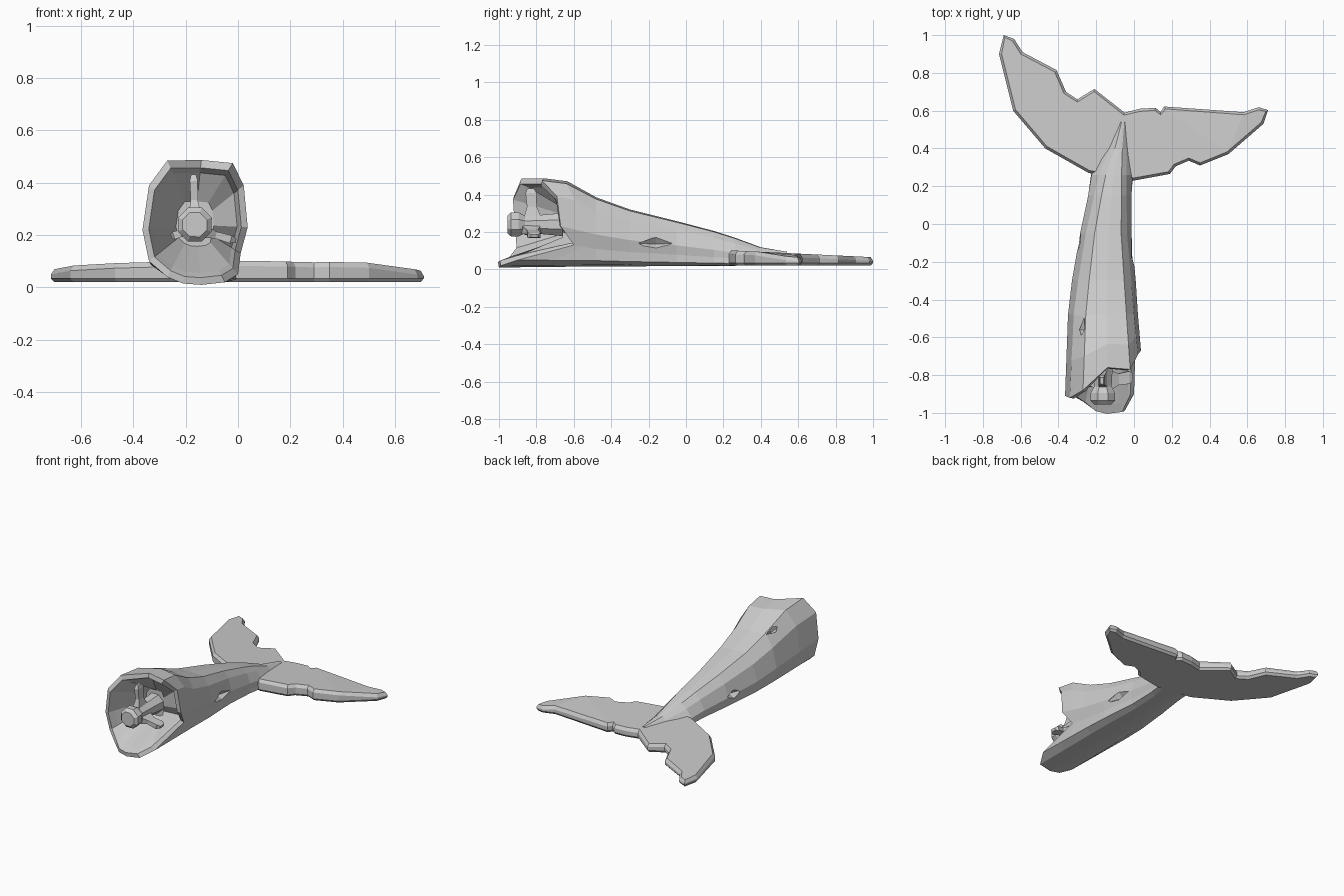
import bpy, bmesh, math
from mathutils import Vector, Matrix

if "Cube" in bpy.data.objects:
    bpy.data.objects.remove(bpy.data.objects["Cube"])


def finish(name, bm):
    bmesh.ops.recalc_face_normals(bm, faces=bm.faces)
    mesh = bpy.data.meshes.new(name)
    bm.to_mesh(mesh)
    bm.free()
    obj = bpy.data.objects.new(name, mesh)
    bpy.context.collection.objects.link(obj)
    return obj


def loft(name, rings):
    bm = bmesh.new()
    loops = [[bm.verts.new(p) for p in ring] for ring in rings]
    n = len(loops[0])
    for a, b in zip(loops, loops[1:]):
        for i in range(n):
            j = (i + 1) % n
            bm.faces.new((a[i], a[j], b[j], b[i]))
    bm.faces.new(loops[0])
    bm.faces.new(loops[-1])
    bmesh.ops.triangulate(bm, faces=[f for f in bm.faces if len(f.verts) > 4])
    return finish(name, bm)


# Ragged severed rim, also used as the cross-section of the body
RIM = [(-.14, -1, .01), (-.05, -.99, .02), (0, -.9, .05), (.01, -.6, .13),
       (.037, -.67, .23), (.022, -.69, .39), (-.02, -.77, .475), (-.14, -.76, .487),
       (-.27, -.88, .485), (-.34, -.92, .39), (-.365, -.91, .22), (-.34, -.9, .1),
       (-.27, -.94, .04), (-.21, -.985, .015)]
CX, CZ = -.165, .24


def section(y, cx, half, z0, z1, pinch):
    out = []
    for px, _, pz in RIM:
        u, v = (px - CX) / .2, pz / .487
        out.append(Vector((cx + u * half * (1 - pinch * v), y, z0 + v * (z1 - z0))))
    return out


def inward(scale, depth=None, shift=0):
    return [Vector((CX + (x - CX) * scale, y + shift if depth is None else depth,
                    CZ + (z - CZ) * scale)) for x, y, z in RIM]


# Body: flesh cavity, rim, then tapering sections to the ridge of the tail
rim = [Vector(p) for p in RIM]
body_sections = [section(-.48, -.165, .195, .008, .385, .12),
                 section(-.3, -.16, .185, .01, .32, .2),
                 section(-.05, -.15, .155, .012, .258, .28),
                 section(.15, -.128, .14, .014, .205, .4),
                 section(.26, -.115, .145, .016, .17, .55),
                 section(.4, -.085, .12, .02, .118, .75),
                 section(.54, -.06, .05, .03, .094, .8)]
middle = []
for a, b in zip(rim, body_sections[0]):
    m = a.lerp(b, .45)
    m.z += .03 * max(0, (a.z - .25) / .24)
    middle.append(m)
body = loft("tail_body", [inward(.36, -.66), inward(.8, shift=.04), inward(.88, shift=-.005),
                          rim, middle] + body_sections)


# Diamond-shaped wounds cut into the skin
def wound(loc, normal, length, width):
    bm = bmesh.new()
    bmesh.ops.create_uvsphere(bm, u_segments=4, v_segments=2, radius=1)
    n = Vector(normal).normalized()
    along = (Vector((0, 1, 0)) - n * n.y).normalized()
    rot = Matrix((along, n.cross(along), n)).transposed().to_4x4()
    bm.transform(Matrix.Translation(loc) @ rot @ Matrix.Diagonal((length, width, .035, 1)))
    cutter = finish("wound_cutter", bm)
    cutter.hide_render = True
    mod = body.modifiers.new("wound", 'BOOLEAN')
    mod.object, mod.operation, mod.solver = cutter, 'DIFFERENCE', 'EXACT'
    return cutter


cutters = [wound((-.005, -.16, .14), (1, 0, .15), .12, .034),
           wound((-.08, -.34, .29), (.6, .15, .8), .07, .03),
           wound((-.265, -.56, .385), (-.6, .1, .8), .07, .03),
           wound((-.292, -.1, .13), (-1, 0, .1), .08, .03)]
bpy.context.view_layer.update()
cut_mesh = bpy.data.meshes.new_from_object(
    body.evaluated_get(bpy.context.evaluated_depsgraph_get()))
body.modifiers.clear()
body.data = cut_mesh
for c in cutters:
    bpy.data.objects.remove(c)

# Flukes: one ragged outline, thick along the root and thinner at the tips
OUTLINE = [(-.24, .27), (-.47, .4), (-.64, .6), (-.715, .9), (-.69, 1), (-.635, .98),
           (-.59, .91), (-.41, .815), (-.36, .7), (-.3, .66), (-.21, .715), (-.05, .59),
           (.03, .61), (.115, .615), (.14, .592), (.16, .622), (.58, .592), (.66, .618),
           (.71, .603), (.685, .53), (.5, .37), (.35, .31), (.29, .335), (.22, .305),
           (.19, .265), (0, .23)]


def top_z(x, y):
    return .113 - .048 * y - .1 * max(0, x - .5)


bm = bmesh.new()
low = [bm.verts.new((x, y, .035)) for x, y in OUTLINE]
high = [bm.verts.new((x, y, top_z(x, y) - .02)) for x, y in OUTLINE]
for i in range(len(low)):
    j = (i + 1) % len(low)
    bm.faces.new((low[i], low[j], high[j], high[i]))
caps = [bm.faces.new(low), bm.faces.new(high)]
bmesh.ops.recalc_face_normals(bm, faces=bm.faces)
for cap in caps:
    upper = cap is caps[1]
    bmesh.ops.inset_region(bm, faces=[cap], thickness=.014, use_even_offset=False)
    for v in cap.verts:
        v.co.z = top_z(v.co.x, v.co.y) if upper else .02
bmesh.ops.triangulate(bm, faces=caps)
finish("tail_flukes", bm)

# Vertebra protruding from the cut
PROFILE = [(.05, -.955), (.07, -.935), (.07, -.895), (.05, -.86), (.055, -.78), (.07, -.63)]
loft("vertebra", [[(CX + r * math.cos(math.tau * i / 8 + .39), y,
                    CZ + r * math.sin(math.tau * i / 8 + .39)) for i in range(8)]
                  for r, y in PROFILE])


# Bony processes radiating from the vertebra
def process(name, start, end, width, depth):
    a, b = Vector(start), Vector(end)
    side = (b - a).cross(Vector((0, 1, 0))).normalized()
    fwd = Vector((0, 1, 0))
    rings = []
    for t, s in ((0, 1.4), (.4, .75), (.85, .85), (1, .5)):
        c = a.lerp(b, t)
        rings.append([c + side * (sx * width * s) + fwd * (sy * depth * s)
                      for sx, sy in ((-1, -1), (1, -1), (1, 1), (-1, 1))])
    loft(name, rings)


process("upper_process", (CX, -.82, .27), (CX - .005, -.83, .432), .018, .035)
process("right_process", (CX + .03, -.83, .215), (-.008, -.81, .178), .018, .04)
process("left_process", (CX - .03, -.83, .215), (-.255, -.83, .195), .018, .04)
